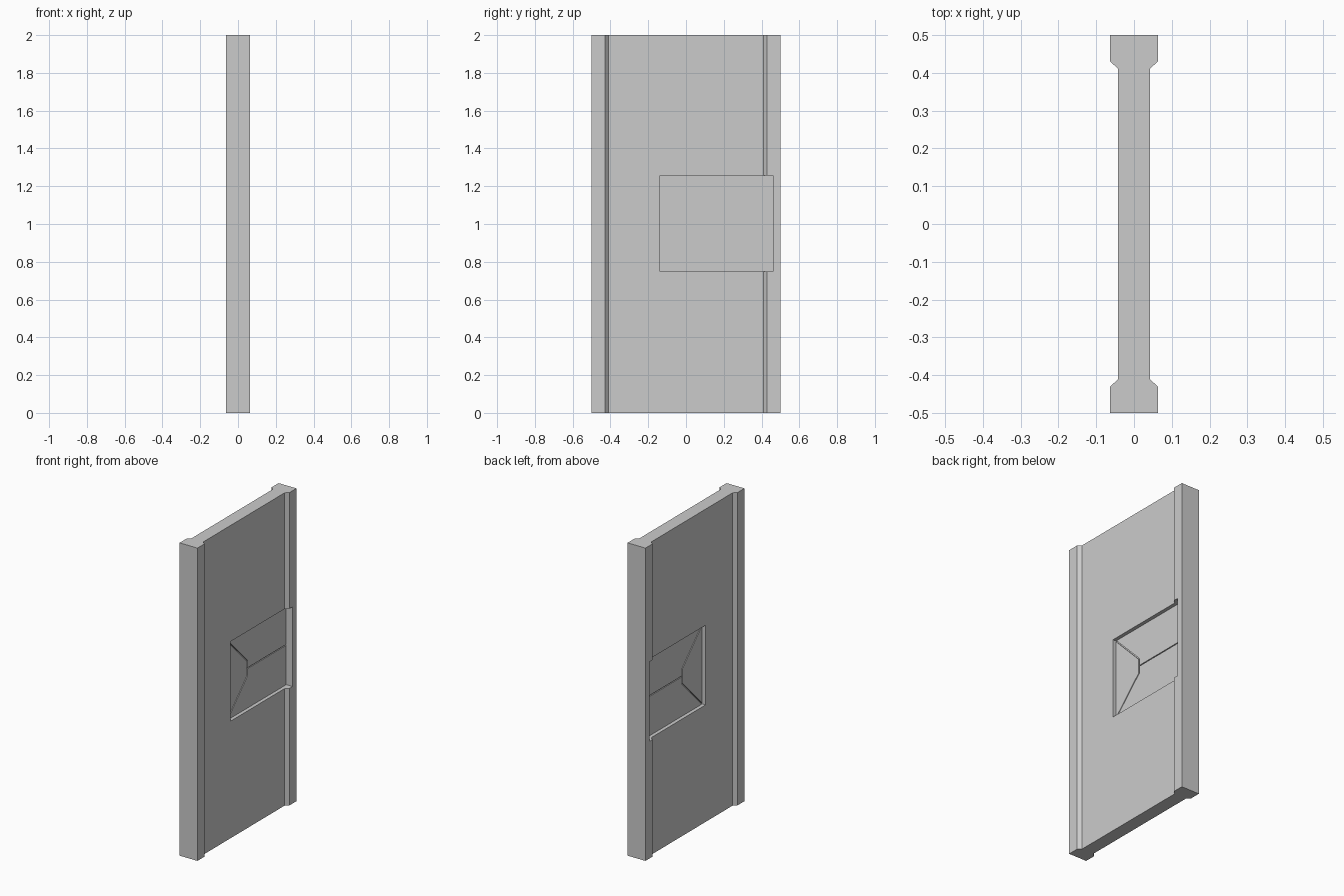
import bpy, bmesh

if "Cube" in bpy.data.objects:
    bpy.data.objects.remove(bpy.data.objects["Cube"])

ZC = 1.003          # height of the recess centre
HALF = 0.2545       # half height of the recess
Y0, Y1 = -0.137, 0.46
FLOOR = 0.019       # half thickness of the inset plates


def prism(name, base, offset):
    """Extrude a flat outline along an offset vector."""
    bm = bmesh.new()
    face = bm.faces.new([bm.verts.new(p) for p in base])
    ext = bmesh.ops.extrude_face_region(bm, geom=[face], use_keep_orig=True)
    verts = [v for v in ext["geom"] if isinstance(v, bmesh.types.BMVert)]
    bmesh.ops.translate(bm, verts=verts, vec=offset)
    bmesh.ops.recalc_face_normals(bm, faces=bm.faces)
    mesh = bpy.data.meshes.new(name)
    bm.to_mesh(mesh)
    bm.free()
    obj = bpy.data.objects.new(name, mesh)
    bpy.context.collection.objects.link(obj)
    return obj


# Door slab: panel with thick chamfered edge stiles
quarter = [(0.042, 0.411), (0.063, 0.43), (0.063, 0.5)]
right = [(x, -y) for x, y in reversed(quarter)] + quarter
outline = right + [(-x, y) for x, y in reversed(right)]
door = prism("door_slab", [(x, y, 0) for x, y in outline], (0, 0, 2))

# Recesses in both faces
for side in (1, -1):
    x = side * (FLOOR - 0.006)
    cutter = prism("recess_cutter",
                   [(x, y, ZC + z) for y, z in
                    ((Y0, -HALF), (Y1, -HALF), (Y1, HALF), (Y0, HALF))],
                   (side * 0.2, 0, 0))
    cutter.hide_render = True
    mod = door.modifiers.new("recess", 'BOOLEAN')
    mod.operation = 'DIFFERENCE'
    mod.solver = 'EXACT'
    mod.object = cutter
    bpy.context.view_layer.objects.active = door
    bpy.ops.object.modifier_apply(modifier=mod.name)
    bpy.data.objects.remove(cutter)


# Inset plates separated by narrow seams
def plate(name, pts):
    return prism(name, [(-FLOOR, y, ZC + z) for y, z in pts], (2 * FLOOR, 0, 0))


plate("lock_plate", [(Y0, -0.25), (0.063, -0.046), (0.063, 0.046), (Y0, 0.25)])
half_plate = [(-0.133, HALF), (Y1, HALF), (Y1, 0.003), (0.07, 0.003), (0.07, 0.049)]
plate("upper_plate", half_plate)
plate("lower_plate", [(y, -z) for y, z in half_plate])
